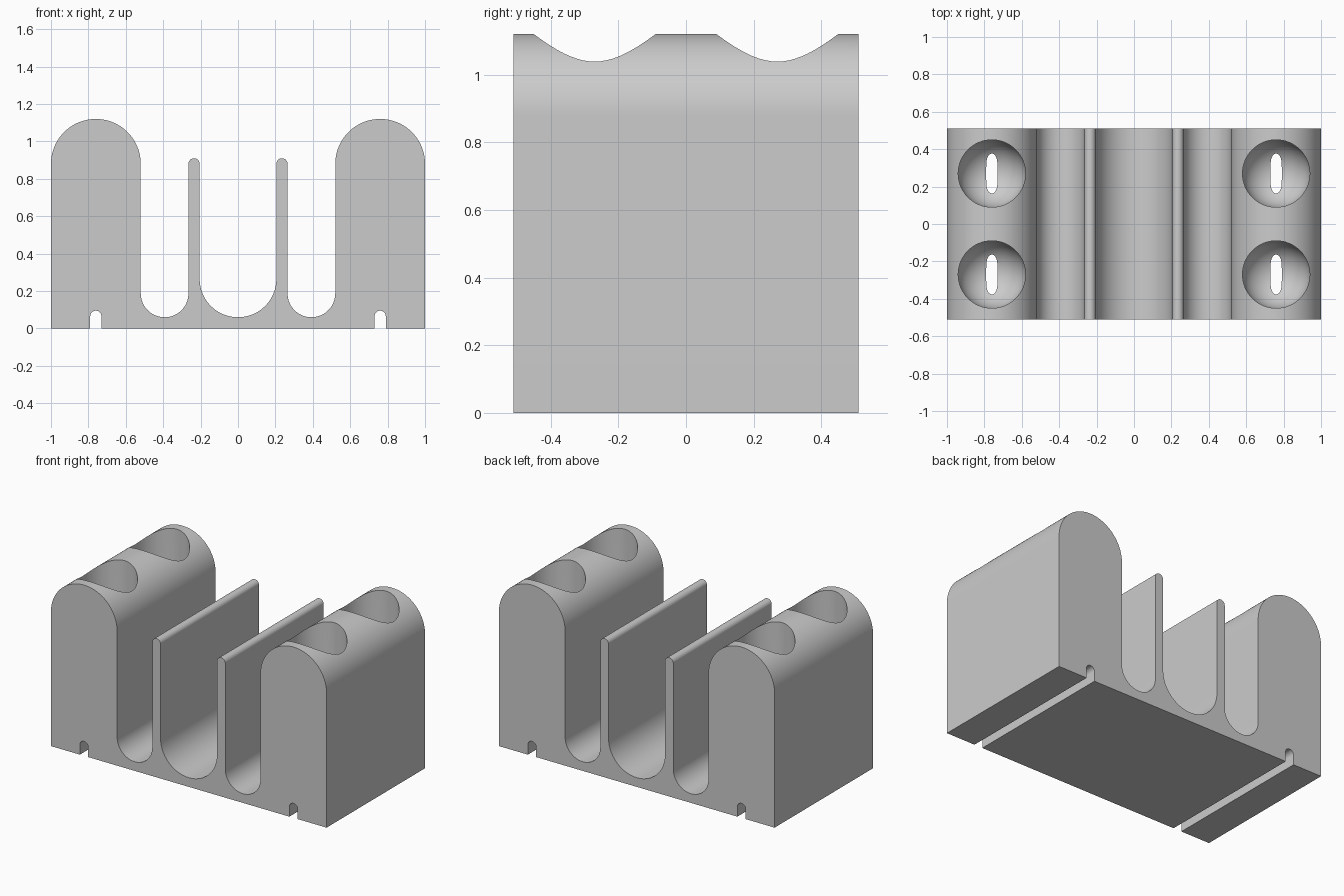
import bpy, bmesh, math
from math import pi, sin, cos

cube = bpy.data.objects.get("Cube")
if cube:
    bpy.data.objects.remove(cube, do_unlink=True)

DEPTH = 0.51          # half depth along y
TOWER_X, TOWER_R = 0.76, 0.24
FLOOR = 0.06          # height of every channel and pocket bottom
HOLE_Y, HOLE_R = 0.27, 0.18
SLOT_R = 0.03

grey = bpy.data.materials.new("light grey")
grey.use_nodes = True
color = (0.6, 0.6, 0.6, 1)
grey.diffuse_color = color
grey.node_tree.nodes["Principled BSDF"].inputs["Base Color"].default_value = color


def arc(cx, cz, r, start, end, n=40):
    return [(cx + r * cos(start + (end - start) * i / n),
             cz + r * sin(start + (end - start) * i / n)) for i in range(n + 1)]


def make_object(name, bm):
    bmesh.ops.remove_doubles(bm, verts=bm.verts, dist=1e-5)
    bmesh.ops.recalc_face_normals(bm, faces=bm.faces)
    mesh = bpy.data.meshes.new(name)
    bm.to_mesh(mesh)
    bm.free()
    mesh.materials.append(grey)
    obj = bpy.data.objects.new(name, mesh)
    bpy.context.collection.objects.link(obj)
    return obj


# Right half of the section: underside groove, tower, side channel, fin, middle channel
half = arc(TOWER_X, 0.065, SLOT_R, pi, 0, 24)
half = [(TOWER_X - SLOT_R, 0)] + half + [(TOWER_X + SLOT_R, 0), (1, 0)]
half += arc(TOWER_X, 0.88, TOWER_R, 0, pi, 64)
half += arc(0.3925, FLOOR + 0.1275, 0.1275, 0, -pi)
half += arc(0.235, 0.88, SLOT_R, 0, pi, 24)
half += arc(0, FLOOR + 0.205, 0.205, 0, -pi / 2, 32)
section = half + [(-x, z) for x, z in reversed(half[:-1])]

# Extrude the section along the depth
bm = bmesh.new()
face = bm.faces.new([bm.verts.new((x, -DEPTH, z)) for x, z in section])
result = bmesh.ops.extrude_face_region(bm, geom=[face])
verts = [v for v in result["geom"] if isinstance(v, bmesh.types.BMVert)]
bmesh.ops.translate(bm, verts=verts, vec=(0, 2 * DEPTH, 0))
body = make_object("holder_body", bm)

# Round-bottomed pockets, one lathed cutter per position
bm = bmesh.new()
for sx in (-1, 1):
    for sy in (-1, 1):
        profile = arc(0, FLOOR + HOLE_R, HOLE_R, -pi / 2, 0, 24)
        profile += [(HOLE_R, 1.3), (0, 1.3)]
        center = (sx * TOWER_X, sy * HOLE_Y, 0)
        pts = [bm.verts.new((center[0] + r, center[1], z)) for r, z in profile]
        edges = [bm.edges.new(pair) for pair in zip(pts, pts[1:])]
        bmesh.ops.spin(bm, geom=pts + edges, cent=center, axis=(0, 0, 1),
                       angle=2 * pi, steps=64, use_duplicate=False)
cutter = make_object("pocket_cutter", bm)
cutter.hide_render = True

cut = body.modifiers.new("pockets", "BOOLEAN")
cut.operation = "DIFFERENCE"
cut.solver = "EXACT"
cut.object = cutter
bpy.ops.object.select_all(action="DESELECT")
bpy.context.view_layer.objects.active = body
body.select_set(True)
bpy.ops.object.modifier_apply(modifier=cut.name)
bpy.data.objects.remove(cutter, do_unlink=True)
bpy.ops.object.shade_smooth_by_angle(angle=math.radians(30))
